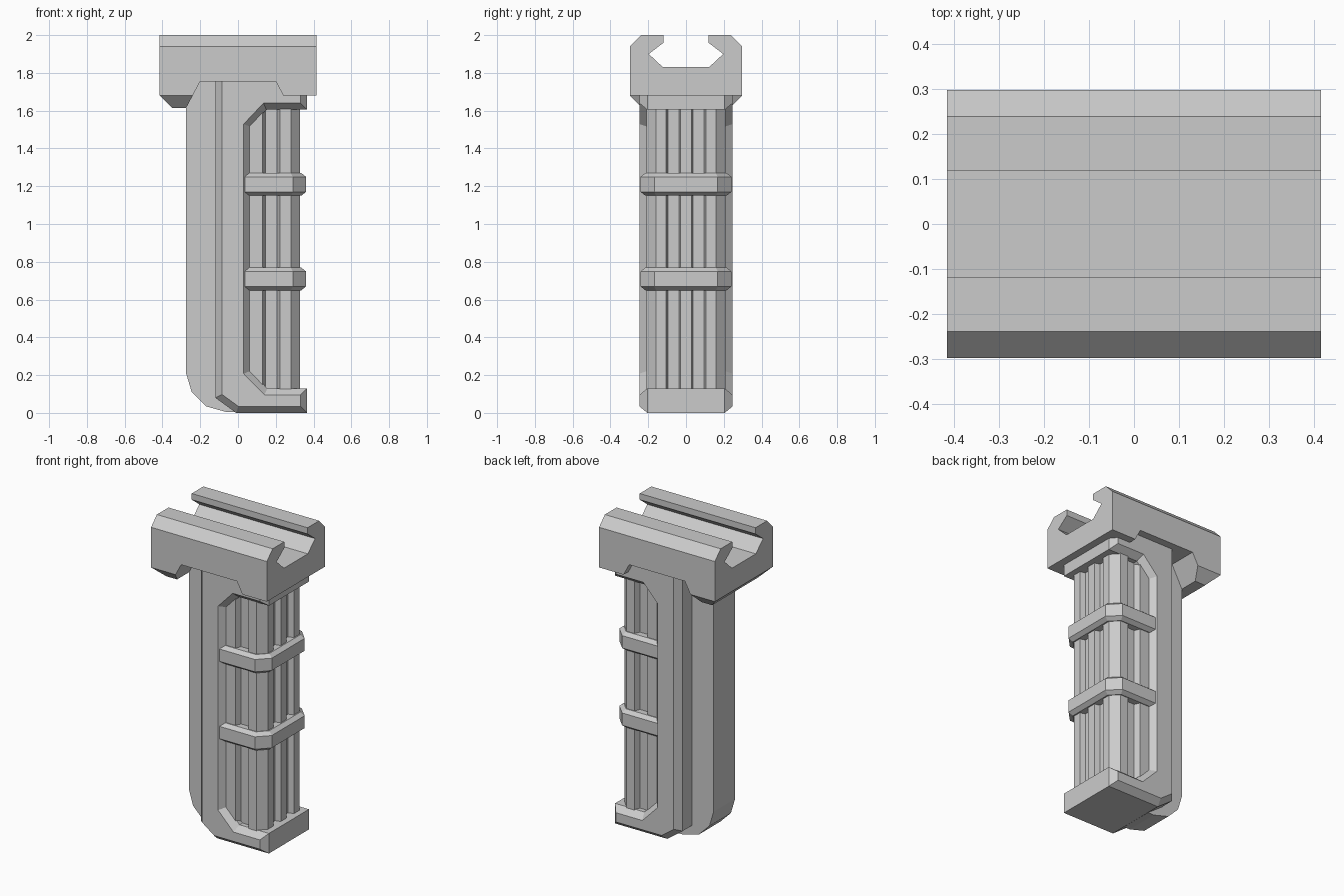
import bpy
import bmesh

if "Cube" in bpy.data.objects:
    bpy.data.objects.remove(bpy.data.objects["Cube"])

grey = bpy.data.materials.new("matte grey")
grey.use_nodes = True
colour = (0.6, 0.6, 0.6, 1)
grey.diffuse_color = colour
grey.node_tree.nodes["Principled BSDF"].inputs["Base Color"].default_value = colour

# Each axis maps profile coordinates (a, b) and an extrusion depth d to x, y, z
AXES = {
    "x": lambda a, b, d: (d, a, b),
    "y": lambda a, b, d: (a, d, b),
    "z": lambda a, b, d: (a, b, d),
}


def prism(name, points, axis, low, high, inset=0, rise=0, caps=(0, 1)):
    """Extrude a profile; the chosen caps get a chamfer that rises outwards."""
    bm = bmesh.new()
    place = AXES[axis]
    rings = [[bm.verts.new(place(a, b, d)) for a, b in points] for d in (low, high)]
    ends = [bm.faces.new(ring) for ring in rings]
    n = len(points)
    for i in range(n):
        j = (i + 1) % n
        bm.faces.new((rings[0][i], rings[0][j], rings[1][j], rings[1][i]))
    bmesh.ops.recalc_face_normals(bm, faces=bm.faces)
    if inset:
        bm.normal_update()
        bmesh.ops.inset_individual(bm, faces=[ends[c] for c in caps],
                                   thickness=inset, depth=rise, use_even_offset=True)
    mesh = bpy.data.meshes.new(name)
    bm.to_mesh(mesh)
    bm.free()
    mesh.materials.append(grey)
    obj = bpy.data.objects.new(name, mesh)
    bpy.context.collection.objects.link(obj)
    return obj


def mirror_y(half):
    """Close an (x, y) half profile with its reflection in y."""
    return half + [(x, -y) for x, y in reversed(half)]


# Rail clamp with its dovetail channel
half_clamp = [(0.297, 1.68), (0.297, 1.94), (0.238, 2.0), (0.119, 2.0),
              (0.119, 1.96), (0.197, 1.9), (0.122, 1.83)]
clamp = prism("rail_clamp", half_clamp + [(-y, z) for y, z in reversed(half_clamp)],
              "x", -0.415, 0.415)

# Tapered lip beneath the clamp
lip = prism("clamp_lip", mirror_y([(-0.415, 0.297), (0.1, 0.297)]), "z",
            1.68, 1.7, 0.065, 0.065, caps=(0,))

# Side notches around the top of the grip
notch = [(-0.301, 1.565), (-0.2, 1.755), (0.2, 1.755), (0.301, 1.565)]
for side, low, high in (("right", -0.4, -0.1), ("left", 0.1, 0.4)):
    cutter = prism("notch_cutter_" + side, notch, "y", low, high)
    cutter.hide_render = True
    cutter.hide_viewport = True
    for part in (clamp, lip):
        cut = part.modifiers.new("notch", "BOOLEAN")
        cut.operation = "DIFFERENCE"
        cut.solver = "EXACT"
        cut.object = cutter

# Narrow spine with a rounded foot
prism("spine", [(0, 1.8), (-0.275, 1.8), (-0.275, 0.21), (-0.245, 0.11),
                (-0.17, 0.035), (-0.06, 0.004), (0, 0.004)], "y", -0.11, 0.11)

# Chamfered C-shaped frame
prism("frame", [(-0.12, 1.8), (-0.12, 0.08), (-0.01, 0), (0.365, 0),
                (0.365, 0.13), (0.155, 0.13), (0.065, 0.222), (0.065, 1.515),
                (0.15, 1.605), (0.365, 1.605), (0.365, 1.8)],
      "y", -0.205, 0.205, 0.035, 0.042)

# Fluted hand grip
prism("fluted_grip", mirror_y([(0, 0.21), (0.13, 0.21), (0.145, 0.175), (0.207, 0.175),
                               (0.222, 0.21), (0.28, 0.21), (0.327, 0.16), (0.327, 0.105),
                               (0.292, 0.095), (0.292, 0.038), (0.327, 0.029)]),
      "z", 0.06, 1.66)

# Two raised finger bands
for name, z in (("lower_band", 0.709), ("upper_band", 1.21)):
    prism(name, mirror_y([(0.035, 0.24), (0.29, 0.24), (0.36, 0.168)]), "z",
          z - 0.04, z + 0.04, 0.025, 0.02)
